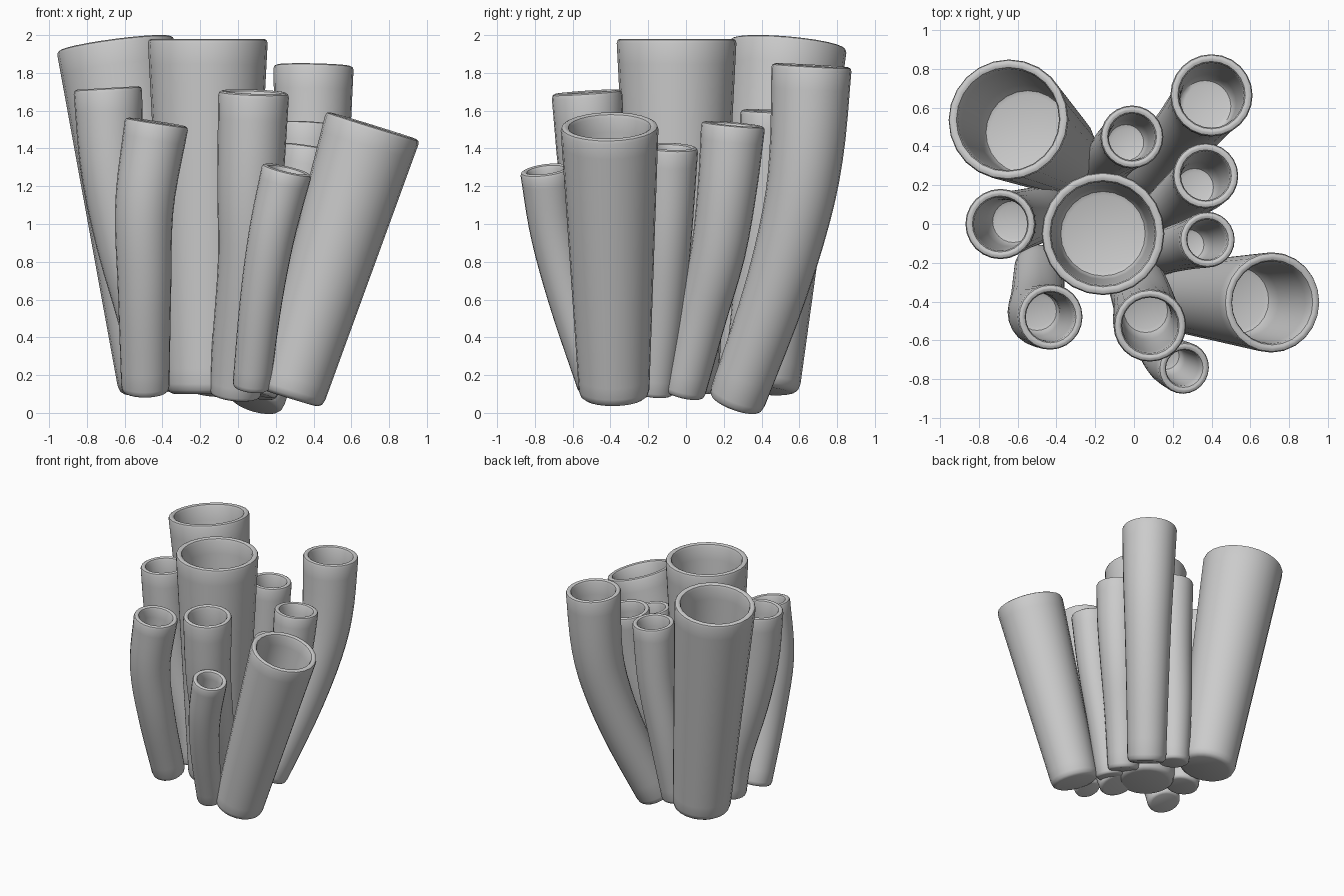
import bpy, bmesh, math
from mathutils import Vector

if "Cube" in bpy.data.objects:
    bpy.data.objects.remove(bpy.data.objects["Cube"])

SIDES = 24


def path_point(pts, t):
    """Smooth curve through the points; t runs from 0 to 1."""
    p = [pts[0] * 2 - pts[1]] + pts + [pts[-1] * 2 - pts[-2]]
    n = len(pts) - 1
    i = min(int(t * n), n - 1)
    u = t * n - i
    a, b, c, d = p[i:i + 4]
    return 0.5 * (2 * b + (c - a) * u + (2 * a - 5 * b + 4 * c - d) * u * u
                  + (3 * b - a - 3 * c + d) * u ** 3)


def tube(name, r_base, r_top, points, depth=0.42):
    """Tapered cup swept along a path from base to rim."""
    pts = [Vector(p) for p in points]
    length = sum((b - a).length for a, b in zip(pts, pts[1:]))
    wall = 0.035 + 0.045 * r_top
    rnd = 0.2 * r_base
    # profile: (position along path, inset from the tapered outer radius)
    prof = [(0, rnd), (0.12 * rnd, 0.6 * rnd), (0.45 * rnd, 0.2 * rnd), (rnd * 1.2, 0)]
    prof += [(length * k / 14, 0) for k in range(1, 14)]
    prof += [(length - 0.022, 0), (length - 0.006, 0.006), (length, 0.018),
             (length, wall - 0.018), (length - 0.006, wall - 0.006), (length - 0.022, wall)]
    floor = length * (1 - depth)
    prof += [(length + (floor + 0.03 - length) * k / 6, wall) for k in range(1, 7)]
    prof += [(floor + 0.008, wall + 0.01), (floor, wall + 0.03)]

    bm = bmesh.new()
    rings = []
    for s, inset in prof:
        t = s / length
        c = path_point(pts, t)
        tan = path_point(pts, min(t + 0.01, 1)) - path_point(pts, max(t - 0.01, 0))
        q = Vector((0, 0, 1)).rotation_difference(tan.normalized())
        r = r_base + (r_top - r_base) * t - inset
        rings.append([bm.verts.new(c + q @ Vector((r * math.cos(a), r * math.sin(a), 0)))
                      for a in (2 * math.pi * k / SIDES for k in range(SIDES))])
    for lo, hi in zip(rings, rings[1:]):
        for k in range(SIDES):
            j = (k + 1) % SIDES
            bm.faces.new((lo[k], lo[j], hi[j], hi[k]))
    bm.faces.new(rings[0][::-1])
    bm.faces.new(rings[-1])
    mesh = bpy.data.meshes.new(name)
    bm.to_mesh(mesh)
    bm.free()
    obj = bpy.data.objects.new(name, mesh)
    bpy.context.collection.objects.link(obj)
    bpy.context.view_layer.objects.active = obj
    obj.select_set(True)
    bpy.ops.object.shade_smooth_by_angle(angle=math.radians(40))
    obj.select_set(False)


# large straight tubes
tube("centre_tube", 0.22, 0.318, [(-0.16, -0.05, 0.1), (-0.16, -0.05, 1.98)])
tube("back_left_tube", 0.22, 0.313, [(-0.41, 0.38, 0.12), (-0.65, 0.54, 1.955)])
tube("front_right_tube", 0.185, 0.26, [(0.27, -0.38, 0.08), (0.715, -0.405, 1.52)])

# curved tall tube at the back right
tube("back_right_tube", 0.15, 0.213, [(0.09, 0.26, 0.045), (0.25, 0.46, 0.6),
                                     (0.35, 0.585, 1.05), (0.39, 0.64, 1.4), (0.4, 0.665, 1.84)])

# curved medium tubes around the sides
tube("left_tube", 0.13, 0.182, [(-0.44, 0.05, 0.12), (-0.48, 0.05, 0.45),
                                (-0.595, 0.02, 0.9), (-0.665, 0.0, 1.3), (-0.69, 0.0, 1.72)])
tube("front_left_tube", 0.127, 0.17, [(-0.49, -0.22, 0.11), (-0.495, -0.38, 0.65),
                                      (-0.495, -0.465, 1.1), (-0.43, -0.48, 1.54)])
tube("front_tube", 0.135, 0.188, [(-0.015, -0.22, 0.09), (0.01, -0.29, 0.35), (0.055, -0.42, 0.8),
                                  (0.065, -0.49, 1.2), (0.083, -0.525, 1.7)])
tube("right_back_tube", 0.12, 0.17, [(0.09, -0.02, 0.1), (0.19, 0.08, 0.5),
                                     (0.29, 0.17, 0.85), (0.35, 0.22, 1.2), (0.37, 0.25, 1.53)])
tube("back_tube", 0.12, 0.163, [(-0.14, 0.31, 0.1), (-0.09, 0.38, 0.6),
                                (-0.03, 0.43, 1.1), (-0.01, 0.45, 1.6)])

# small tubes
tube("right_tube", 0.105, 0.145, [(0.1, -0.17, 0.1), (0.2, -0.13, 0.5),
                                  (0.31, -0.1, 0.95), (0.38, -0.08, 1.41)])
tube("small_front_tube", 0.1, 0.135, [(0.07, -0.47, 0.13), (0.12, -0.61, 0.58),
                                      (0.18, -0.7, 0.95), (0.26, -0.745, 1.29)])
